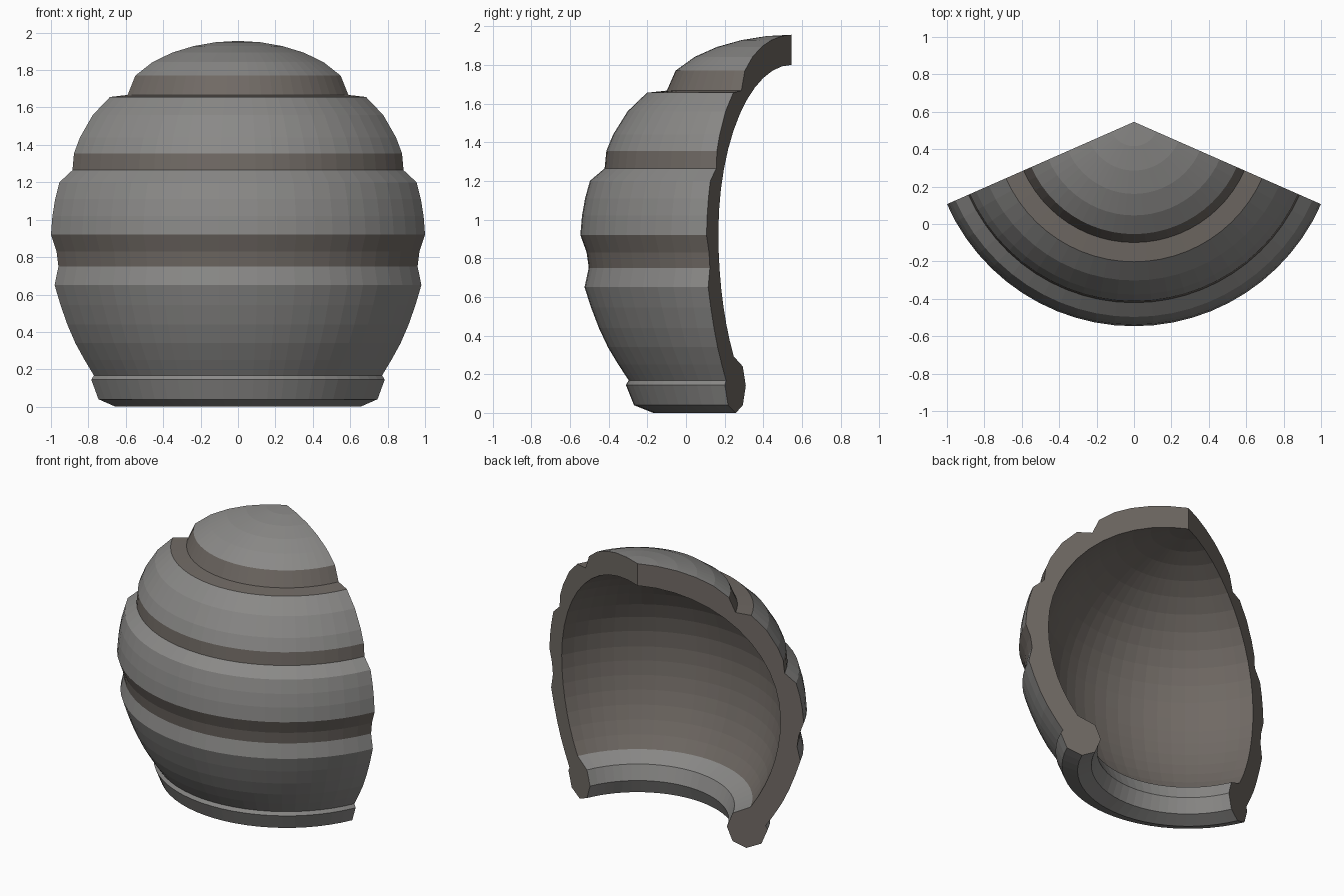
import bpy, bmesh, math

if "Cube" in bpy.data.objects:
    bpy.data.objects.remove(bpy.data.objects["Cube"])

HALF = math.radians(66.25)   # half of the wedge angle
SEGS = 24
APEX_Y = 0.546               # revolve axis position


def material(name, rgb):
    m = bpy.data.materials.new(name)
    m.diffuse_color = (*rgb, 1.0)
    m.use_nodes = True
    m.node_tree.nodes["Principled BSDF"].inputs["Base Color"].default_value = m.diffuse_color
    return m


grey = material("warm grey", (0.254, 0.250, 0.243))
brown = material("dark brown grey", (0.162, 0.143, 0.128))

# Outer profile from the foot up: (radius, z, colour of the band that starts here)
outer = [
    (0.715, 0.0, 0), (0.815, 0.04, 0), (0.857, 0.145, 0), (0.842, 0.168, 0),
    (0.896, 0.25, 0), (0.950, 0.34, 0), (0.997, 0.44, 0), (1.037, 0.545, 0),
    (1.071, 0.65, 0), (1.049, 0.75, 1), (1.060, 0.83, 1), (1.0925, 0.92, 0),
    (1.084, 1.02, 0), (1.068, 1.11, 0), (1.043, 1.20, 0), (0.967, 1.265, 1),
    (0.958, 1.355, 0), (0.923, 1.44, 0), (0.848, 1.56, 0), (0.748, 1.656, 1),
    (0.645, 1.667, 1), (0.600, 1.77, 0), (0.500, 1.842, 0), (0.385, 1.893, 0),
    (0.260, 1.928, 0), (0.130, 1.949, 0), (0.0, 1.956, 0),
]

# Inner cavity, top down: a half ellipse with a longer lower half
inner = []
for i in range(13):
    a = math.pi / 2 * (1 - i / 12)
    inner.append((0.94 * math.cos(a), 0.93 + 0.87 * math.sin(a), 1))
for i in range(1, 8):
    a = 0.66 * i / 7
    inner.append((0.94 * math.cos(a), 0.93 - 1.04 * math.sin(a), 1))
inner[0] = (0.0, 1.80, 1)
# Inner lip of the foot ring
inner[-1] = (0.742, 0.292, 0)
inner += [(0.626, 0.24, 0), (0.588, 0.14, 0), (0.626, 0.04, 0)]

profile = outer + inner
bm = bmesh.new()
rings = []
axis_verts = {}
for s in range(SEGS + 1):
    t = -HALF + 2 * HALF * s / SEGS
    ring = []
    for k, (r, z, _) in enumerate(profile):
        if r < 1e-6:
            if k not in axis_verts:
                axis_verts[k] = bm.verts.new((0, APEX_Y, z))
            ring.append(axis_verts[k])
        else:
            ring.append(bm.verts.new((r * math.sin(t), APEX_Y - r * math.cos(t), z)))
    rings.append(ring)

# Revolved bands
n = len(profile)
for a, b in zip(rings, rings[1:]):
    for k in range(n):
        j = (k + 1) % n
        loop = list(dict.fromkeys((a[k], b[k], b[j], a[j])))
        if len(loop) > 2:
            bm.faces.new(loop).material_index = profile[k][2]

# Flat cut faces
for ring in (rings[0], rings[-1]):
    bm.faces.new(ring).material_index = 1

bmesh.ops.recalc_face_normals(bm, faces=bm.faces[:])
mesh = bpy.data.meshes.new("shell_section")
bm.to_mesh(mesh)
bm.free()
mesh.materials.append(grey)
mesh.materials.append(brown)
shell = bpy.data.objects.new("shell_section", mesh)
bpy.context.collection.objects.link(shell)
